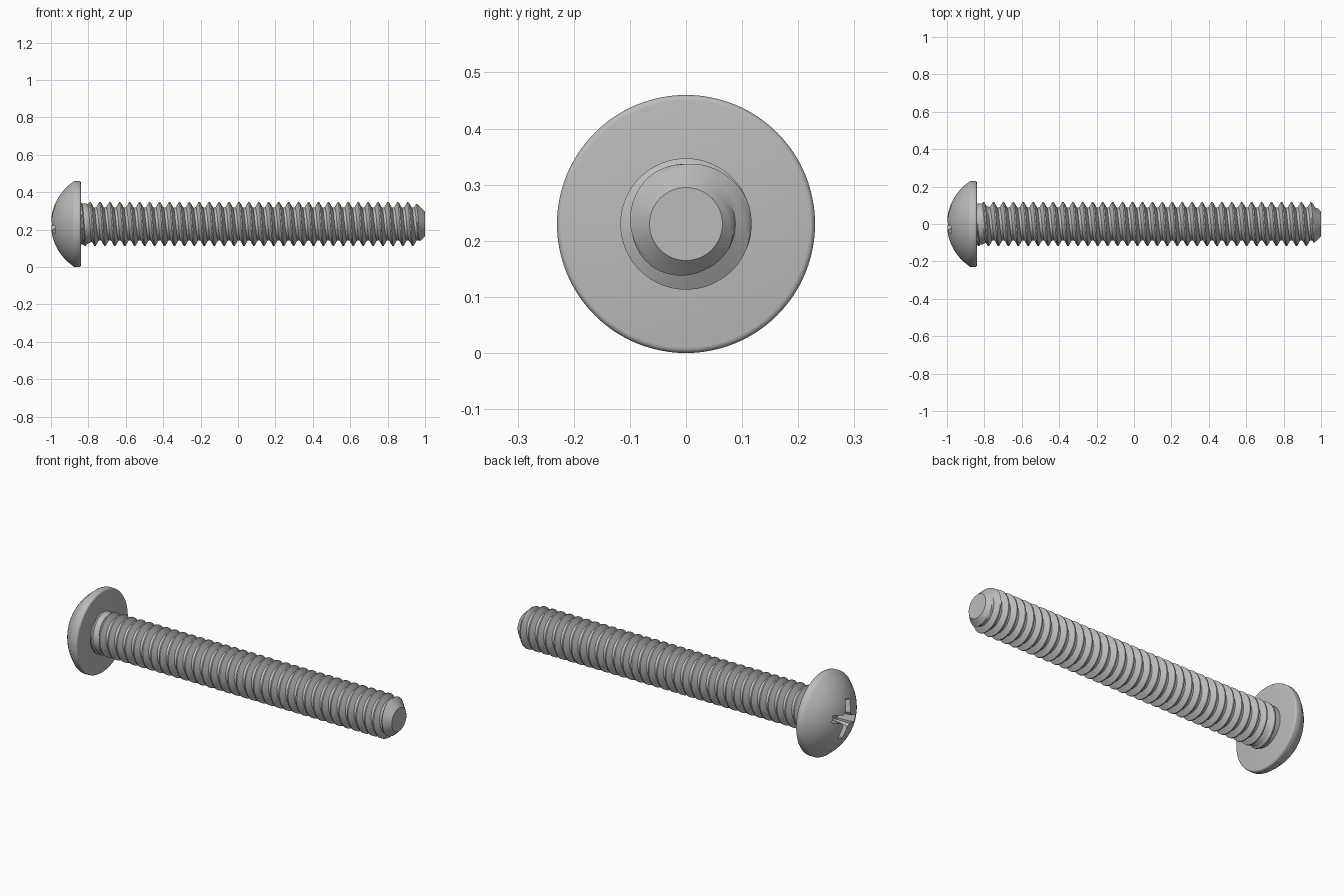
import bpy, bmesh, math
from math import sin, cos, pi

cube = bpy.data.objects.get("Cube")
if cube:
    bpy.data.objects.remove(cube, do_unlink=True)

AXIS_Z = 0.23      # height of the screw axis
PITCH = 0.0531
MAJOR, MINOR = 0.117, 0.088
HEAD_BACK = -0.84

steel = bpy.data.materials.new("steel grey")
steel.use_nodes = True
steel.diffuse_color = (0.5, 0.5, 0.5, 1)
steel.node_tree.nodes["Principled BSDF"].inputs["Base Color"].default_value = (0.5, 0.5, 0.5, 1)


def make_object(name, bm):
    bmesh.ops.recalc_face_normals(bm, faces=bm.faces)
    mesh = bpy.data.meshes.new(name)
    bm.to_mesh(mesh)
    bm.free()
    mesh.materials.append(steel)
    obj = bpy.data.objects.new(name, mesh)
    bpy.context.collection.objects.link(obj)
    obj.location.z = AXIS_Z
    return obj


def activate(obj):
    bpy.ops.object.select_all(action="DESELECT")
    obj.select_set(True)
    bpy.context.view_layer.objects.active = obj


def lathe(name, profile, steps):
    """Turn (x, radius) points about the x axis."""
    bm = bmesh.new()
    verts = [bm.verts.new((x, 0, r)) for x, r in profile]
    edges = [bm.edges.new(pair) for pair in zip(verts, verts[1:])]
    bmesh.ops.spin(bm, geom=verts + edges, cent=(0, 0, 0), axis=(1, 0, 0),
                   angle=2 * pi, steps=steps)
    bmesh.ops.remove_doubles(bm, verts=bm.verts, dist=1e-5)
    return make_object(name, bm)


# Domed head with a rounded rear edge
DOME_R, RIM_R, FILLET = 0.273, 0.23, 0.01
profile = []
for i in range(15):
    a = i / 14 * math.asin(0.219 / DOME_R)
    profile.append((-1 + DOME_R * (1 - cos(a)), DOME_R * sin(a)))
profile += [(-0.882, 0.226), (-0.873, RIM_R)]
for i in range(5):
    a = i / 4 * pi / 2
    profile.append((HEAD_BACK - FILLET + FILLET * sin(a), RIM_R - FILLET + FILLET * cos(a)))
profile.append((HEAD_BACK, 0))
head = lathe("head", profile, 96)

# Tapered cross recess, cut by two bars and a square core
TWIST = math.radians(19)


def tapered_block(name, front, back, angle):
    bm = bmesh.new()
    rings = []
    for x, (u, v) in ((-1.03, front), (-0.9, back)):
        rings.append([bm.verts.new((x, su * u, sv * v))
                      for su, sv in ((-1, -1), (1, -1), (1, 1), (-1, 1))])
    for ring in rings:
        bm.faces.new(ring)
    for i in range(4):
        j = (i + 1) % 4
        bm.faces.new((rings[0][i], rings[0][j], rings[1][j], rings[1][i]))
    obj = make_object(name, bm)
    obj.rotation_euler.x = angle
    obj.hide_render = True
    return obj


bar = ((0.13, 0.022), (0.065, 0.018))
core = ((0.045, 0.045), (0.028, 0.028))
cutters = [tapered_block("recess_cutter", *bar, TWIST),
           tapered_block("recess_cutter", *bar, TWIST + pi / 2),
           tapered_block("recess_cutter", *core, TWIST + pi / 4)]
activate(head)
for cutter in cutters:
    mod = head.modifiers.new("recess", "BOOLEAN")
    mod.operation = "DIFFERENCE"
    mod.solver = "EXACT"
    mod.object = cutter
    bpy.ops.object.modifier_apply(modifier=mod.name)
for cutter in cutters:
    bpy.data.objects.remove(cutter, do_unlink=True)


# Threaded shank: a helical sheet, limited by the tip chamfer and the neck
def shank_radius(x, f):
    d = abs(f - round(f))
    h = min(max((d - 0.0625) / 0.3125, 0), 1)
    r = MAJOR - h * (MAJOR - MINOR)
    neck = 0.11 - 0.022 * min(max((x + 0.81) / 0.04, 0), 1)
    return min(max(r, neck) if x < -0.77 else r, 0.065 + (1 - x))


SEGMENTS = 64
CREST_X = 0.948    # crest position at angle zero
STEPS = (-0.0625, 0.0625, 0.167, 0.271, 0.375, 0.625, 0.729, 0.833)
bm = bmesh.new()
rows = []
for turn in range(-36, 3):
    for f in STEPS:
        row = []
        for j in range(SEGMENTS + 1):
            a = 2 * pi * j / SEGMENTS
            x = CREST_X + PITCH * (turn + f + j / SEGMENTS)
            x = min(max(x, HEAD_BACK), 1)
            r = shank_radius(x, f)
            if x == HEAD_BACK:
                r = 0.11
            row.append(bm.verts.new((x, r * cos(a), r * sin(a))))
        rows.append(row)
for lower, upper in zip(rows, rows[1:]):
    for j in range(SEGMENTS):
        bm.faces.new((lower[j], lower[j + 1], upper[j + 1], upper[j]))
bmesh.ops.remove_doubles(bm, verts=bm.verts, dist=1e-5)

# Flat ends
for end in (HEAD_BACK, 1):
    ring = [v for v in bm.verts if abs(v.co.x - end) < 1e-5]
    ring.sort(key=lambda v: math.atan2(v.co.z, v.co.y))
    bm.faces.new(ring)
shank = make_object("threaded_shank", bm)

for obj in (head, shank):
    activate(obj)
    bpy.ops.object.shade_smooth_by_angle(angle=math.radians(30))
